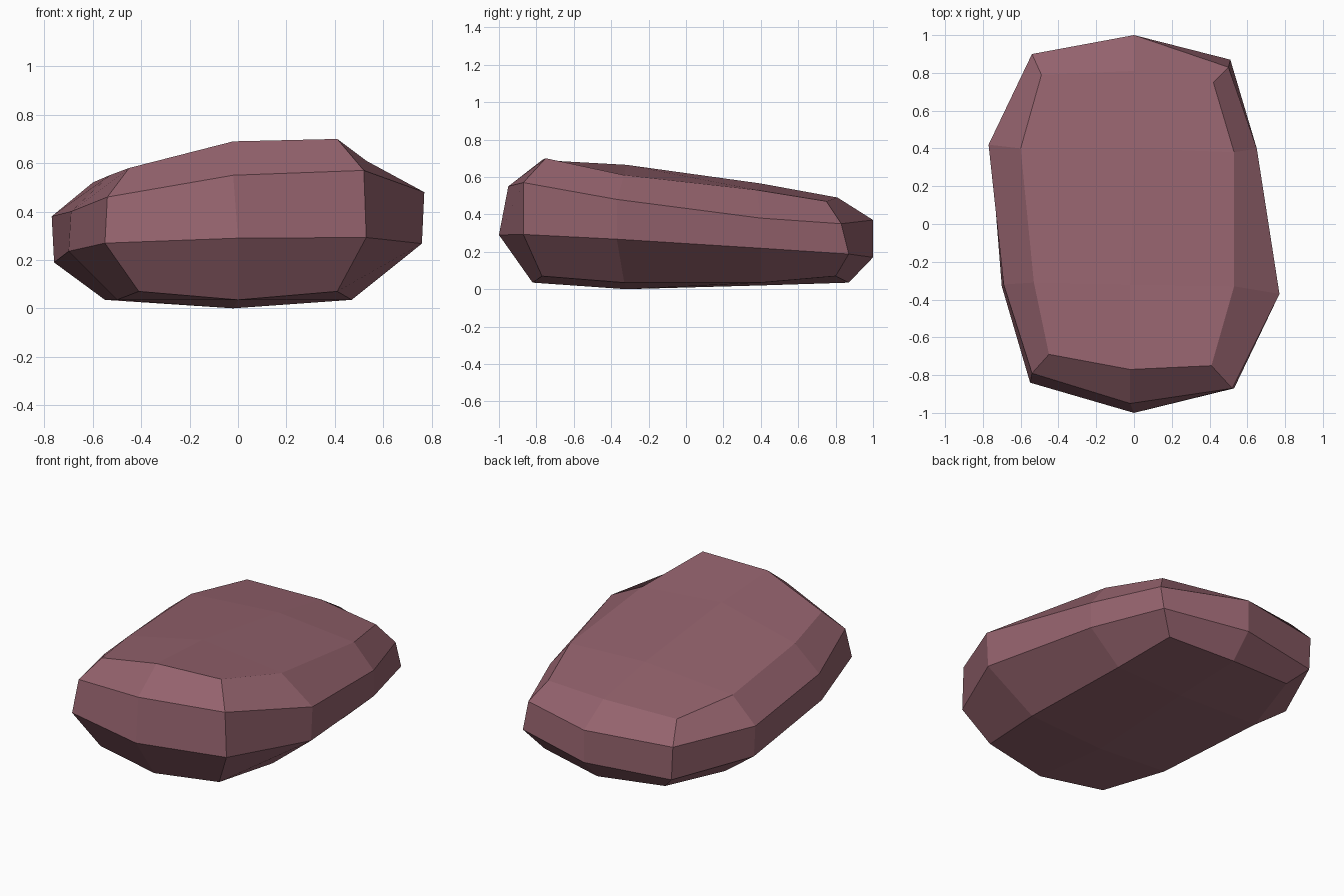
import bpy
import bmesh

cube = bpy.data.objects.get("Cube")
if cube:
    bpy.data.objects.remove(cube, do_unlink=True)


def make_material(name, colour):
    material = bpy.data.materials.new(name)
    material.use_nodes = True
    material.diffuse_color = colour
    shader = next(n for n in material.node_tree.nodes if n.type == "BSDF_PRINCIPLED")
    shader.inputs["Base Color"].default_value = colour
    shader.inputs["Roughness"].default_value = 0.9
    return material


# Ring profiles run anticlockwise from the front centre: right half, back, left half
top_rim = [(-.02, -.77, .69), (.41, -.75, .7), (.53, -.33, .61), (.53, .38, .53), (.42, .75, .47),
           (0, .81, .49), (-.49, .79, .49), (-.6, .4, .52), (-.53, -.31, .55), (-.45, -.69, .58)]
shoulder = [(-.02, -.95, .55), (.52, -.87, .57), (.77, -.37, .48), (.65, .4, .38), (.5, .83, .35),
            (0, 1, .37), (-.54, .9, .37), (-.77, .42, .38), (-.69, -.32, .4), (-.54, -.79, .46)]
waist = [(0, -1), (.53, -.87), (.76, -.37), (.65, .4), (.51, .87),
         (0, 1), (-.53, .9), (-.76, .42), (-.7, -.33), (-.55, -.84)]
base = [(0, -.82), (.41, -.77), (.47, -.33), (.45, .4), (.41, .8),
        (0, .87), (-.43, .82), (-.55, .4), (-.5, -.33), (-.41, -.76)]


def waist_height(x, y):
    """The widest line of the stone slopes down towards the back and left."""
    return .23 - .06 * y + .02 * x


def base_height(index):
    """The four corners of the underside lift a little off the ground."""
    return .07 if index in (1, 4, 6, 9) else .035


def add_ring(bm, points):
    return [bm.verts.new(p) for p in points]


def bridge(bm, lower, upper):
    """Join two rings with a band of quads."""
    count = len(lower)
    for i in range(count):
        j = (i + 1) % count
        bm.faces.new((lower[i], lower[j], upper[j], upper[i]))


def cap(bm, ring, front_point, back_point):
    """Close a ring with three rows of quads on each side of a central ridge."""
    f = bm.verts.new(front_point)
    b = bm.verts.new(back_point)
    ridge = [ring[0], f, b, ring[5]]
    right = ring[1:5]
    left = [ring[9], ring[8], ring[7], ring[6]]
    for i in range(3):
        bm.faces.new((ridge[i], right[i], right[i + 1], ridge[i + 1]))
        bm.faces.new((ridge[i], ridge[i + 1], left[i + 1], left[i]))


# Faceted boulder: underside, waist, shoulder and sloping top
bm = bmesh.new()
rings = [
    add_ring(bm, [(x, y, base_height(i)) for i, (x, y) in enumerate(base)]),
    add_ring(bm, [(x, y, waist_height(x, y)) for x, y in waist]),
    add_ring(bm, shoulder),
    add_ring(bm, top_rim),
]
for lower, upper in zip(rings, rings[1:]):
    bridge(bm, lower, upper)
cap(bm, rings[0], (-.02, -.32, 0), (0, .4, .02))
cap(bm, rings[-1], (-.02, -.32, .665), (0, .4, .565))
bmesh.ops.recalc_face_normals(bm, faces=bm.faces[:])

mesh = bpy.data.meshes.new("boulder")
bm.to_mesh(mesh)
bm.free()
mesh.materials.append(make_material("dusty red stone", (.3, .125, .155, 1)))
boulder = bpy.data.objects.new("boulder", mesh)
bpy.context.collection.objects.link(boulder)
